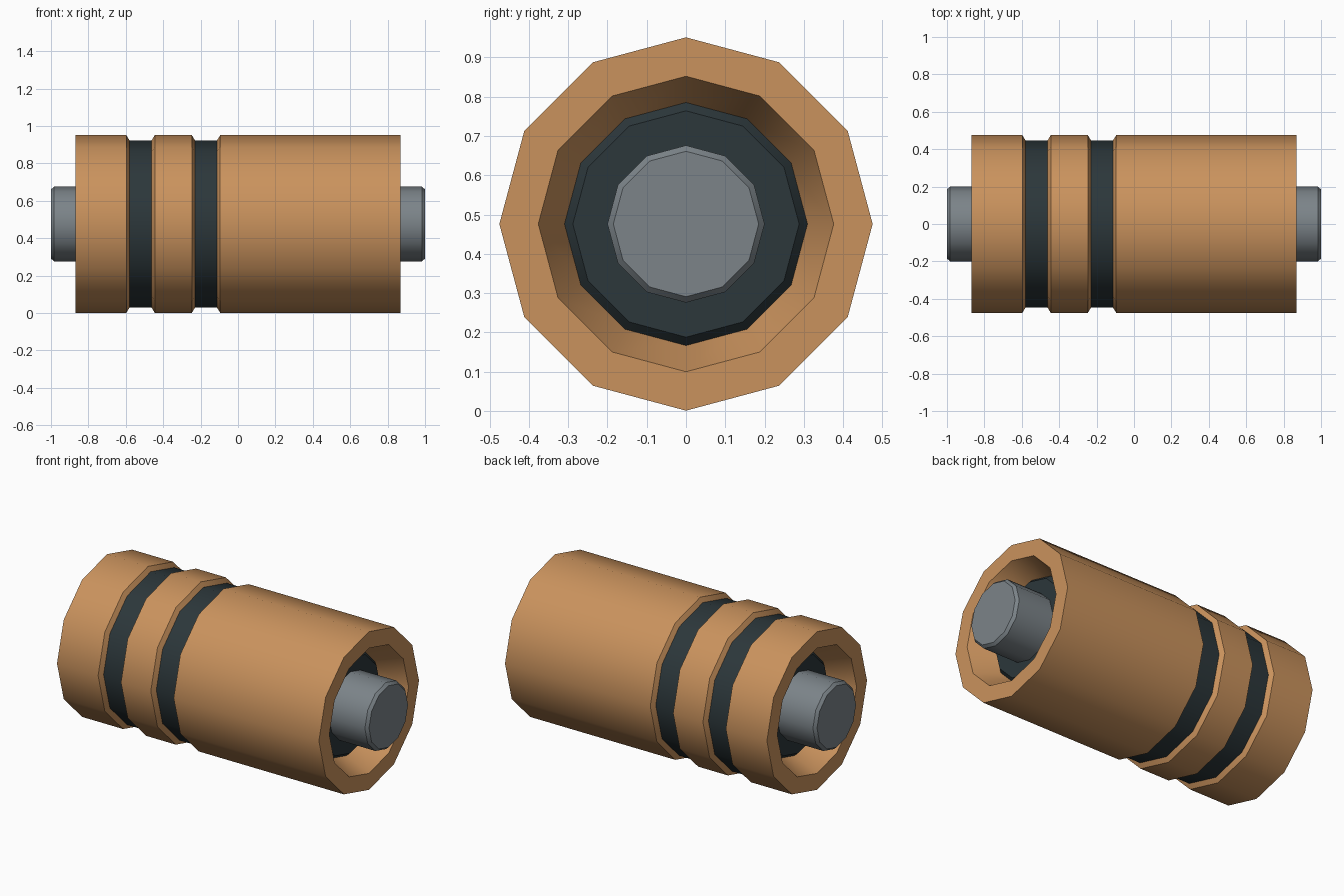
import bpy, bmesh
from math import sin, cos, pi, radians

if "Cube" in bpy.data.objects:
    bpy.data.objects.remove(bpy.data.objects["Cube"])

SIDES = 12
CENTRE_Z = 0.476


def material(name, rgb):
    m = bpy.data.materials.new(name)
    m.diffuse_color = (*rgb, 1)
    m.use_nodes = True
    m.node_tree.nodes["Principled BSDF"].inputs["Base Color"].default_value = m.diffuse_color
    return m


copper = material("copper", (0.59, 0.29, 0.11))
rubber = material("dark_rubber", (0.025, 0.038, 0.043))
steel = material("steel", (0.20, 0.23, 0.25))


def lathe(name, profile, mats, dark_segments=(), caps=True):
    """Spin (x, radius) points around the x axis."""
    bm = bmesh.new()
    rings = []
    for x, r in profile:
        rings.append([bm.verts.new((x, r * cos(2 * pi * i / SIDES),
                                    r * sin(2 * pi * i / SIDES)))
                      for i in range(SIDES)])
    for s in range(len(rings) - 1):
        a, b = rings[s], rings[s + 1]
        for i in range(SIDES):
            j = (i + 1) % SIDES
            f = bm.faces.new((a[i], a[j], b[j], b[i]))
            f.material_index = 1 if s in dark_segments else 0
    if caps:
        bm.faces.new(rings[0])
        bm.faces.new(rings[-1])
        bmesh.ops.recalc_face_normals(bm, faces=bm.faces)
    else:
        # open profile runs left to right on the outside
        bm.normal_update()
        outer = max(bm.faces, key=lambda f: f.calc_center_median().z)
        if outer.normal.z < 0:
            bmesh.ops.reverse_faces(bm, faces=bm.faces)
    me = bpy.data.meshes.new(name)
    bm.to_mesh(me)
    bm.free()
    for m in mats:
        me.materials.append(m)
    ob = bpy.data.objects.new(name, me)
    ob.location.z = CENTRE_Z
    bpy.context.collection.objects.link(ob)
    bpy.ops.object.select_all(action='DESELECT')
    ob.select_set(True)
    bpy.context.view_layer.objects.active = ob
    bpy.ops.object.shade_smooth_by_angle(angle=radians(32))
    return ob


# Outer sleeve: conical mouths at both ends, two grooves with dark floors
R, G = 0.475, 0.447
sleeve = [(-0.70, 0.30), (-0.87, 0.376), (-0.87, R),
          (-0.597, R), (-0.58, G), (-0.462, G), (-0.445, R),
          (-0.247, R), (-0.23, G), (-0.112, G), (-0.095, R),
          (0.87, R), (0.87, 0.376), (0.70, 0.30)]
lathe("sleeve", sleeve, [copper, rubber], dark_segments=(4, 8), caps=False)

# Dark core seen inside the mouths
lathe("core", [(-0.745, 0.288), (-0.72, 0.31), (0.72, 0.31), (0.745, 0.288)],
      [rubber])

# Steel pin through the middle with chamfered tips
lathe("pin", [(-1, 0.185), (-0.983, 0.20), (0.983, 0.20), (1, 0.185)], [steel])
